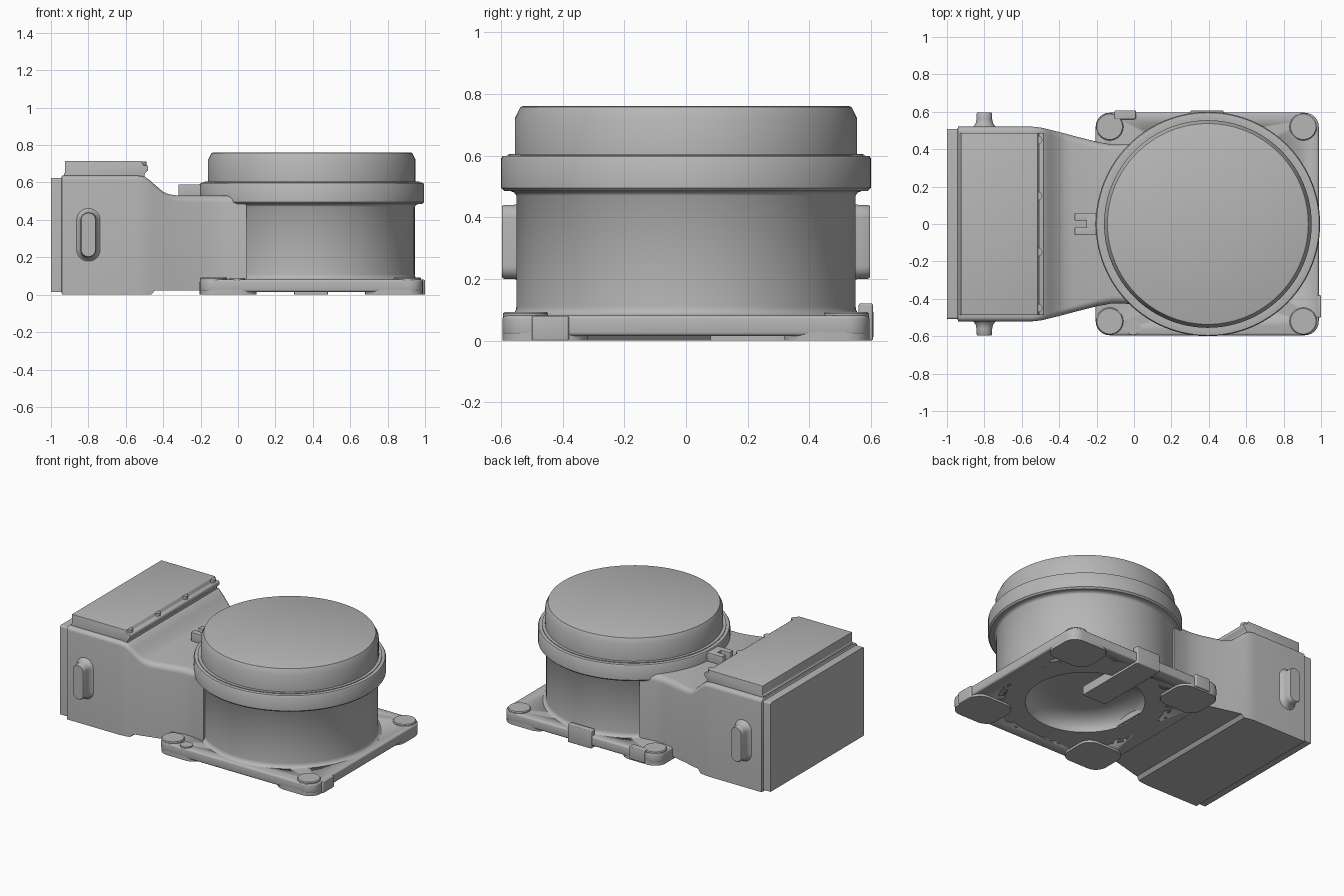
import bpy, bmesh
from math import sin, cos, pi, radians

cube = bpy.data.objects.get("Cube")
if cube:
    bpy.data.objects.remove(cube, do_unlink=True)

grey = bpy.data.materials.new("casing grey")
grey.use_nodes = True
grey.diffuse_color = (0.47, 0.47, 0.47, 1)
grey.node_tree.nodes["Principled BSDF"].inputs["Base Color"].default_value = grey.diffuse_color

DRUM_X = 0.395


def finish(name, bm, bevel=0, angle=35):
    """Turn a bmesh into a shaded object, with rounded edges if asked."""
    bmesh.ops.remove_doubles(bm, verts=bm.verts, dist=1e-5)
    bmesh.ops.recalc_face_normals(bm, faces=bm.faces)
    mesh = bpy.data.meshes.new(name)
    bm.to_mesh(mesh)
    bm.free()
    mesh.materials.append(grey)
    ob = bpy.data.objects.new(name, mesh)
    bpy.context.collection.objects.link(ob)
    bpy.ops.object.select_all(action='DESELECT')
    ob.select_set(True)
    bpy.context.view_layer.objects.active = ob
    if bevel:
        mod = ob.modifiers.new("round", 'BEVEL')
        mod.width, mod.segments = bevel, 3
        mod.limit_method, mod.angle_limit = 'ANGLE', radians(40)
        bpy.ops.object.modifier_apply(modifier=mod.name)
    bpy.ops.object.shade_smooth_by_angle(angle=radians(angle))
    return ob


def loft(name, rings, bevel=0, angle=35):
    """Skin matching rings of points and cap both ends."""
    bm = bmesh.new()
    loops = [[bm.verts.new(p) for p in ring] for ring in rings]
    n = len(loops[0])
    for a, b in zip(loops, loops[1:]):
        for i in range(n):
            j = (i + 1) % n
            bm.faces.new((a[i], a[j], b[j], b[i]))
    bm.faces.new(loops[0])
    bm.faces.new(loops[-1])
    return finish(name, bm, bevel, angle)


def lathe(name, profile, x, y=0, steps=96):
    """Spin a (radius, z) profile about a vertical axis."""
    bm = bmesh.new()
    verts = [bm.verts.new((x + r, y, z)) for r, z in profile]
    edges = [bm.edges.new(pair) for pair in zip(verts, verts[1:])]
    bmesh.ops.spin(bm, geom=verts + edges, cent=(x, y, 0), axis=(0, 0, 1),
                   angle=2 * pi, steps=steps, use_merge=True)
    return finish(name, bm)


def outline(x, y, hx, hy, r, seg=6):
    """Rounded rectangle in plan."""
    pts = []
    for k, (sx, sy) in enumerate([(1, 1), (-1, 1), (-1, -1), (1, -1)]):
        for i in range(seg + 1):
            a = pi / 2 * (k + i / seg)
            pts.append((x + sx * (hx - r) + r * cos(a), y + sy * (hy - r) + r * sin(a)))
    return pts


def slab(name, x0, x1, y0, y1, z0, z1, r=0.01, bevel=0):
    pts = outline((x0 + x1) / 2, (y0 + y1) / 2, (x1 - x0) / 2, (y1 - y0) / 2, r)
    return loft(name, [[(px, py, z) for px, py in pts] for z in (z0, z1)], bevel)


def profile_y(name, pts, half, bevel=0):
    """Extrude an (x, z) profile across the width."""
    return loft(name, [[(x, s * half, z) for x, z in pts] for s in (-1, 1)], bevel)


# Drum, with the hollow dish underneath
dish = [(0.22 + 0.15 * sin(a), 0.015 + 0.1 * cos(a))
        for a in [pi / 2 * i / 8 for i in range(9)]]
foot = [(0.55 + 0.03 * (1 - sin(a)), 0.11 - 0.03 * cos(a))
        for a in [pi / 2 * i / 5 for i in range(6)]]
lathe("drum", [(0, 0.115)] + dish + [(0.54, 0.015), (0.54, 0.06), (0.58, 0.07)] + foot
      + [(0.55, 0.47), (0.557, 0.48), (0.57, 0.485), (0.59, 0.485), (0.6, 0.495),
         (0.6, 0.59), (0.595, 0.598), (0.575, 0.6), (0.575, 0.605), (0, 0.605)], DRUM_X)

# Drum cover with tapered rim
lathe("drum_cover", [(0, 0.6), (0.555, 0.6), (0.555, 0.72), (0.537, 0.757), (0.53, 0.76),
                     (0, 0.76)], DRUM_X)

# Base plate with a round opening below the drum
plate = slab("base_plate", -0.205, 0.988, -0.595, 0.595, 0.015, 0.082, 0.075, 0.012)
hole = lathe("opening_cutter", [(0, -0.1), (0.5, -0.1), (0.5, 0.3), (0, 0.3)], DRUM_X)
hole.hide_render = True
cut = plate.modifiers.new("opening", 'BOOLEAN')
cut.operation, cut.object = 'DIFFERENCE', hole
bpy.context.view_layer.objects.active = plate
bpy.ops.object.modifier_apply(modifier=cut.name)
bpy.data.objects.remove(hole, do_unlink=True)

# Corner pads and round caps
for tag, x0, x1, cx in (("inner", -0.205, 0.1, -0.13), ("outer", 0.68, 0.988, 0.905)):
    for side, s in (("back", 1), ("front", -1)):
        y0, y1 = sorted((s * 0.32, s * 0.595))
        slab(f"foot_pad_{tag}_{side}", x0, x1, y0, y1, 0, 0.03, 0.08)
        lathe(f"corner_cap_{tag}_{side}", [(0, 0.07), (0.073, 0.07), (0.073, 0.087),
              (0.068, 0.093), (0, 0.093)], cx, s * 0.52, 40)
lathe("small_cap", [(0, 0.07), (0.04, 0.07), (0.04, 0.09), (0, 0.09)], -0.005, -0.553, 32)

# Latches on the plate edge and the channel cover under the drum
slab("back_latch", 0.3, 0.48, 0.56, 0.606, 0, 0.12, 0.008, 0.005)
slab("small_back_latch", -0.105, 0.01, 0.56, 0.608, 0.01, 0.095, 0.008, 0.005)
slab("side_latch", 0.96, 1.0, -0.5, -0.38, 0, 0.08, 0.008, 0.005)
slab("channel_cover", 0.3, 0.48, 0.08, 0.59, 0, 0.06, 0.005)


def section(x, half, bottom, top, r):
    """Cross-section of the rear housing with rounded upper corners."""
    pts = [(x, half, bottom)]
    for k, s in ((0, 1), (1, -1)):
        for i in range(6):
            a = pi / 2 * (k + i / 5)
            pts.append((x, s * (half - r) + r * cos(a), top - r + r * sin(a)))
    return pts + [(x, -half, bottom)]


# Rear housing and neck: x, half width, bottom, top, corner radius
stations = [(-1, 0.508, 0.014, 0.625, 0.012), (-0.945, 0.508, 0.014, 0.625, 0.012),
            (-0.94, 0.52, 0, 0.637, 0.025), (-0.54, 0.52, 0, 0.637, 0.025),
            (-0.5, 0.516, 0, 0.632, 0.028), (-0.465, 0.508, 0, 0.607, 0.03),
            (-0.445, 0.503, 0.022, 0.588, 0.03), (-0.4, 0.492, 0.022, 0.55, 0.032),
            (-0.37, 0.484, 0.022, 0.537, 0.034), (-0.33, 0.473, 0.022, 0.531, 0.036),
            (-0.2, 0.44, 0.022, 0.53, 0.04), (-0.12, 0.425, 0.022, 0.53, 0.04),
            (-0.05, 0.425, 0.022, 0.53, 0.04), (0.045, 0.44, 0.022, 0.53, 0.04)]
loft("rear_housing", [section(*s) for s in stations])

# Rear lid with rolled edge and hinge studs
profile_y("rear_lid", [(-0.93, 0.62), (-0.93, 0.648), (-0.925, 0.652), (-0.925, 0.715),
                       (-0.515, 0.715), (-0.505, 0.692), (-0.487, 0.692), (-0.48, 0.685),
                       (-0.48, 0.668), (-0.5, 0.645), (-0.5, 0.62)], 0.487, 0.003)
for i, y in enumerate((-0.45, -0.15, 0.15, 0.45)):
    lathe(f"hinge_stud_{i + 1}", [(0, 0.68), (0.022, 0.68), (0.022, 0.712), (0, 0.712)],
          -0.512, y, 20)

# Upright pill-shaped grips, flared at the root
for side, s in (("back", 1), ("front", -1)):
    rings = []
    for r, y in ((0.07, 0.515), (0.056, 0.525), (0.046, 0.54), (0.042, 0.56),
                 (0.042, 0.59), (0.038, 0.596)):
        rings.append([(px, s * y, pz) for px, pz in
                      outline(-0.8, 0.32, r, 0.078 + r, r * 0.99, 8)])
    loft(f"grip_{side}", rings)

# Notched tongue between neck and drum flange
slab("tongue_root", -0.255, -0.17, -0.06, 0.06, 0.52, 0.59, 0.006, 0.004)
for side, s in (("back", 1), ("front", -1)):
    y0, y1 = sorted((s * 0.018, s * 0.06))
    slab(f"tongue_prong_{side}", -0.318, -0.245, y0, y1, 0.52, 0.59, 0.008, 0.004)
